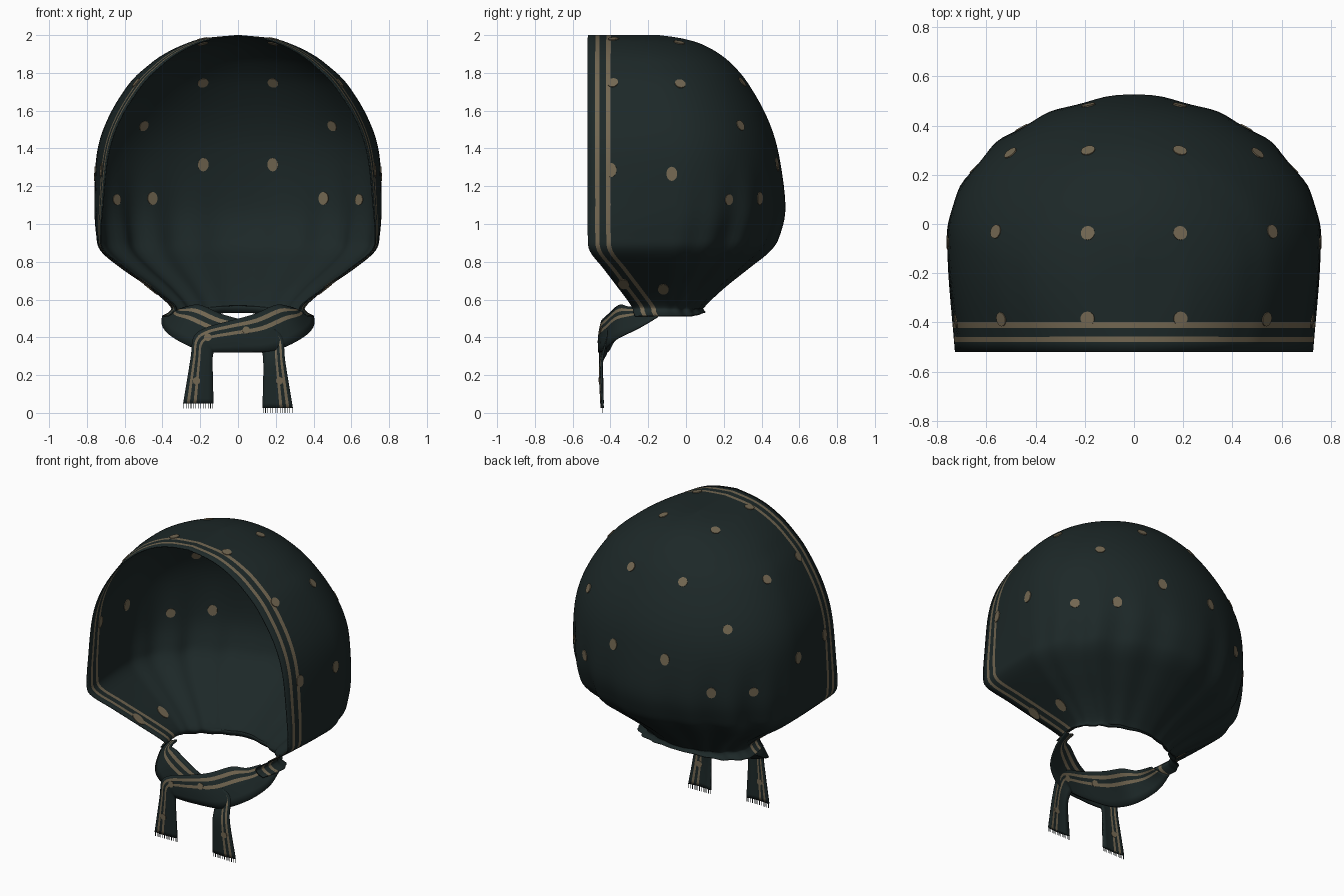
import bpy, bmesh, math
from mathutils import Vector, Matrix
from mathutils.bvhtree import BVHTree

if "Cube" in bpy.data.objects:
    bpy.data.objects.remove(bpy.data.objects["Cube"])


def material(name, rgb):
    m = bpy.data.materials.new(name)
    m.diffuse_color = (*rgb, 1)
    m.use_nodes = True
    m.node_tree.nodes["Principled BSDF"].inputs["Base Color"].default_value = m.diffuse_color
    return m


CLOTH = material("dark green cloth", (0.012, 0.021, 0.021))
TAN = material("tan print", (0.17, 0.135, 0.083))


def finish(name, bm, thickness=0.0, smooth=True):
    me = bpy.data.meshes.new(name)
    bm.to_mesh(me)
    ob = bpy.data.objects.new(name, me)
    bpy.context.collection.objects.link(ob)
    me.materials.append(CLOTH)
    me.materials.append(TAN)
    if smooth:
        for p in me.polygons:
            p.use_smooth = True
    if thickness:
        mod = ob.modifiers.new("cloth thickness", 'SOLIDIFY')
        mod.thickness = thickness
        mod.offset = 0
    return ob


def spline(rows, steps):
    """Catmull-Rom through rows of equal-length vectors."""
    out, n = [], len(rows)
    for i in range(n - 1):
        p = [rows[max(0, min(n - 1, i + k))] for k in (-1, 0, 1, 2)]
        for s in range(steps):
            t = s / steps
            out.append([0.5 * (2 * b + (c - a) * t + (2 * a - 5 * b + 4 * c - d) * t * t
                               + (3 * b - a - 3 * c + d) * t ** 3) for a, b, c, d in zip(*p)])
    out.append(list(rows[-1]))
    return out


def grid(bm, rows, striped):
    """Skin rows of points; striped(column) says which faces get the tan print."""
    vs = [[bm.verts.new(p) for p in r] for r in rows]
    for a, b in zip(vs, vs[1:]):
        for j in range(len(a) - 1):
            f = bm.faces.new((a[j], a[j + 1], b[j + 1], b[j]))
            f.material_index = 1 if striped(j) else 0


# Hood profile: height, front y, back y, half width at front edge, widest half width
PROFILE = [
    (.512, -.27, .10, .37, .40), (.535, -.28, .085, .34, .36), (.57, -.29, .10, .335, .36),
    (.665, -.36, .20, .46, .47), (.77, -.44, .33, .60, .62), (.86, -.51, .44, .71, .725),
    (.945, -.52, .49, .725, .748), (1.10, -.52, .52, .715, .757), (1.37, -.52, .488, .685, .745),
    (1.56, -.52, .428, .62, .685), (1.74, -.52, .328, .505, .575), (1.84, -.52, .245, .405, .47),
    (1.90, -.52, .172, .325, .385), (1.95, -.52, .08, .23, .28), (1.98, -.52, -.025, .13, .18),
    (1.998, -.52, -.15, 0, 0)]
HEM = [0, .04, .062, .098, .122]      # hem stripe borders behind the front edge


def half_section(z, yf, yb, wf, wm):
    ym = yf + .45 * (yb - yf)
    ys = [yf + d for d in HEM]
    ys += [ys[-1] + (ym - ys[-1]) * k / 5 for k in range(1, 6)]
    pts = [(wf + (wm - wf) * math.sin(math.pi / 2 * (y - yf) / (ym - yf)), y, z) for y in ys]
    g = max(0, min(1, (1.4 - z) / .6))
    g = g * g * (3 - 2 * g)
    for k in range(1, 31):
        a = math.pi / 2 * k / 30
        # gathered folds that deepen toward the neck
        r = 1 + g * (.026 * math.sin(a * 2) * math.cos(a * 17) + .012 * math.sin(a) * math.cos(a * 8)
                     - .04 * math.sin(2 * a) ** 2)
        x = 0 if k == 30 else wm * r * math.cos(a)
        lift = .02 * math.sin(a) ** 6 if z < .55 else 0
        pts.append((x, ym + (yb - ym) * r * math.sin(a), z + lift))
    return pts


# Hood shell with two printed hem stripes
bm = bmesh.new()
rows = []
for r in spline(PROFILE, 5):
    h = half_section(*r)
    rows.append(h + [(-x, y, z) for x, y, z in reversed(h[:-1])])
cols = len(rows[0]) - 1
grid(bm, rows, lambda j: min(j, cols - 1 - j) in (1, 3))
bmesh.ops.remove_doubles(bm, verts=bm.verts, dist=.0004)
bmesh.ops.recalc_face_normals(bm, faces=bm.faces)
hood_tree = BVHTree.FromBMesh(bm)
finish("hood", bm, .006)


def add_dot(bm, tree, p, radius=.029, tall=1.0):
    loc, nor, _, _ = tree.find_nearest(Vector(p))
    rot = nor.to_track_quat('Z', 'Y').to_matrix().to_4x4()
    bmesh.ops.create_cone(bm, cap_ends=True, segments=14, radius1=radius, radius2=radius, depth=.014,
                          matrix=Matrix.Translation(loc) @ rot @ Matrix.Diagonal((1, tall, 1, 1)))


# Printed dots on the hood, showing on both sides of the cloth (x, y, z, stretch)
DOTS = [(.19, .31, 1.76, 1), (.50, .285, 1.52, 1), (.185, .48, 1.315, 1.25), (.456, .39, 1.135, 1.2),
        (.63, .21, 1.13, 1), (.565, -.03, 1.745, 1), (.19, -.035, 1.97, 1), (.19, -.385, 1.985, 1),
        (.53, -.385, 1.74, 1), (.72, -.395, 1.285, 1.3), (.75, -.075, 1.265, 1.3),
        (.46, -.12, .66, 1.5), (.48, -.33, .70, 1.5)]
bm = bmesh.new()
for x, y, z, tall in DOTS:
    for s in (1, -1):
        add_dot(bm, hood_tree, (s * x, y, z), tall=tall)
for f in bm.faces:
    f.material_index = 1
finish("hood_dots", bm, smooth=False)

# Tie ends: upper edge point and lower edge point at each station
TIE = [(.30, -.20, .55, .40, -.15, .51), (.27, -.30, .56, .395, -.25, .45),
       (.20, -.35, .57, .33, -.37, .39), (.08, -.41, .52, .19, -.44, .33),
       (-.05, -.445, .485, .0, -.458, .32), (-.17, -.445, .45, -.11, -.458, .32),
       (-.235, -.445, .40, -.13, -.452, .315), (-.25, -.445, .30, -.135, -.45, .27),
       (-.29, -.44, .06, -.13, -.44, .06)]
ACROSS = [0, .12, .22, .34, .44, .6, .8, 1]


def tie(name, side, back, drop):
    stations = []
    for i, s in enumerate(TIE):
        dy = back if 2 < i < 7 else 0
        dz = drop if i > 6 else 0
        stations.append((side * s[0], s[1] + dy, s[2] - dz, side * s[3], s[4] + dy, s[5] - dz))
    rows = []
    for r in spline(stations, 6):
        a, b = Vector(r[:3]), Vector(r[3:])
        rows.append([a.lerp(b, t) + Vector((0, -.008 * math.sin(math.pi * t), 0)) for t in ACROSS])
    bm = bmesh.new()
    grid(bm, rows, lambda j: j in (1, 3))
    bmesh.ops.recalc_face_normals(bm, faces=bm.faces)
    tree = BVHTree.FromBMesh(bm)
    finish(name, bm, .01)
    # dots beside the stripes
    bm = bmesh.new()
    for x, z in ((.045, .44), (-.16, .40), (-.22, .17)):
        add_dot(bm, tree, (side * x, -.46 + back * (x > -.2), z), .02)
    for f in bm.faces:
        f.material_index = 1
    finish(name + "_dots", bm, smooth=False)
    # fringe along the cut end
    bm = bmesh.new()
    a, b = rows[-1][0], rows[-1][-1]
    for k in range(13):
        p = a.lerp(b, (k + .2) / 12.4) - Vector((0, 0, .012))
        bmesh.ops.create_cube(bm, size=1, matrix=Matrix.Translation(p) @ Matrix.Diagonal((.003, .003, .03, 1)))
    finish(name + "_fringe", bm, smooth=False)


tie("front_tie", 1, 0, .01)
tie("rear_tie", -1, .03, .033)
